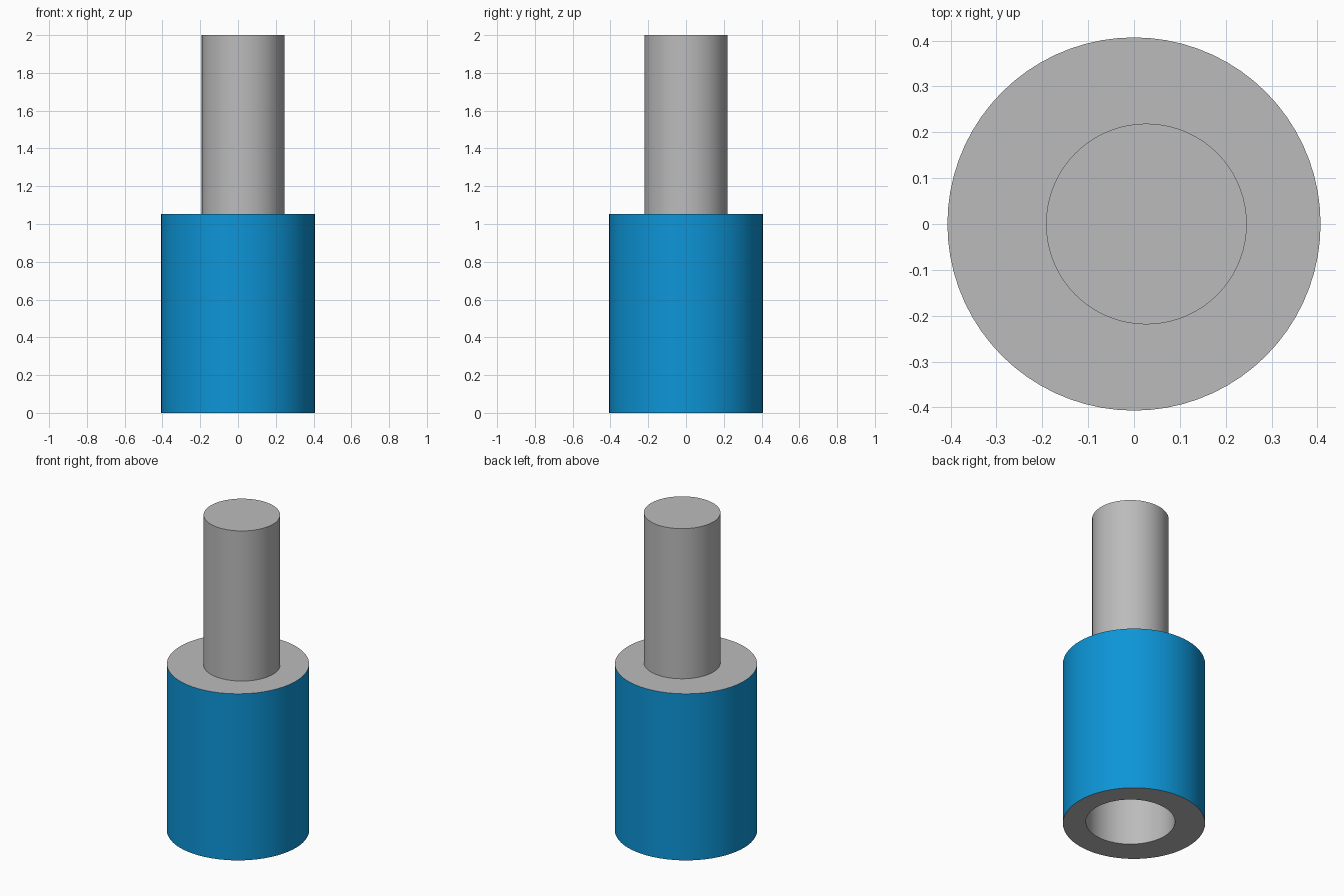
import bpy, bmesh, math

if "Cube" in bpy.data.objects:
    bpy.data.objects.remove(bpy.data.objects["Cube"])

SIDES = 72
OFFSET = 0.027          # pin and bore sit slightly off the body axis
BODY_R, BODY_H = 0.407, 1.052
PIN_R, BORE_R, BORE_DEPTH = 0.219, 0.255, 0.9


def material(name, rgb):
    m = bpy.data.materials.new(name)
    m.diffuse_color = (*rgb, 1.0)
    m.use_nodes = True
    m.node_tree.nodes["Principled BSDF"].inputs["Base Color"].default_value = m.diffuse_color
    return m


grey = material("metal grey", (0.5, 0.5, 0.5))
blue = material("painted blue", (0.004, 0.3, 0.68))


def ring(bm, r, x, z):
    return [bm.verts.new((x + r * math.cos(2 * math.pi * i / SIDES),
                          r * math.sin(2 * math.pi * i / SIDES), z))
            for i in range(SIDES)]


def lofted(name, rings, mats, blue_band=None):
    """Skin a list of (radius, x, z) rings and cap both ends."""
    bm = bmesh.new()
    loops = [ring(bm, *r) for r in rings]
    for k, (a, b) in enumerate(zip(loops, loops[1:])):
        for i in range(SIDES):
            j = (i + 1) % SIDES
            f = bm.faces.new((a[i], a[j], b[j], b[i]))
            f.material_index = 1 if k == blue_band else 0
    bm.faces.new(loops[0])
    bm.faces.new(loops[-1])
    bmesh.ops.recalc_face_normals(bm, faces=bm.faces)
    me = bpy.data.meshes.new(name)
    bm.to_mesh(me)
    bm.free()
    for m in mats:
        me.materials.append(m)
    ob = bpy.data.objects.new(name, me)
    bpy.context.collection.objects.link(ob)
    bpy.ops.object.select_all(action='DESELECT')
    ob.select_set(True)
    bpy.context.view_layer.objects.active = ob
    bpy.ops.object.shade_smooth_by_angle(angle=math.radians(30))
    return ob


# Body: blind bore roof, bore wall, bottom rim, blue outer wall, grey top
lofted("body", [(BORE_R, OFFSET, BORE_DEPTH), (BORE_R, OFFSET, 0),
                (BODY_R, 0, 0), (BODY_R, 0, BODY_H)], [grey, blue], blue_band=2)

# Pin: solid round shaft standing on the body
lofted("pin", [(PIN_R, OFFSET, BODY_H), (PIN_R, OFFSET, 2.0)], [grey])
